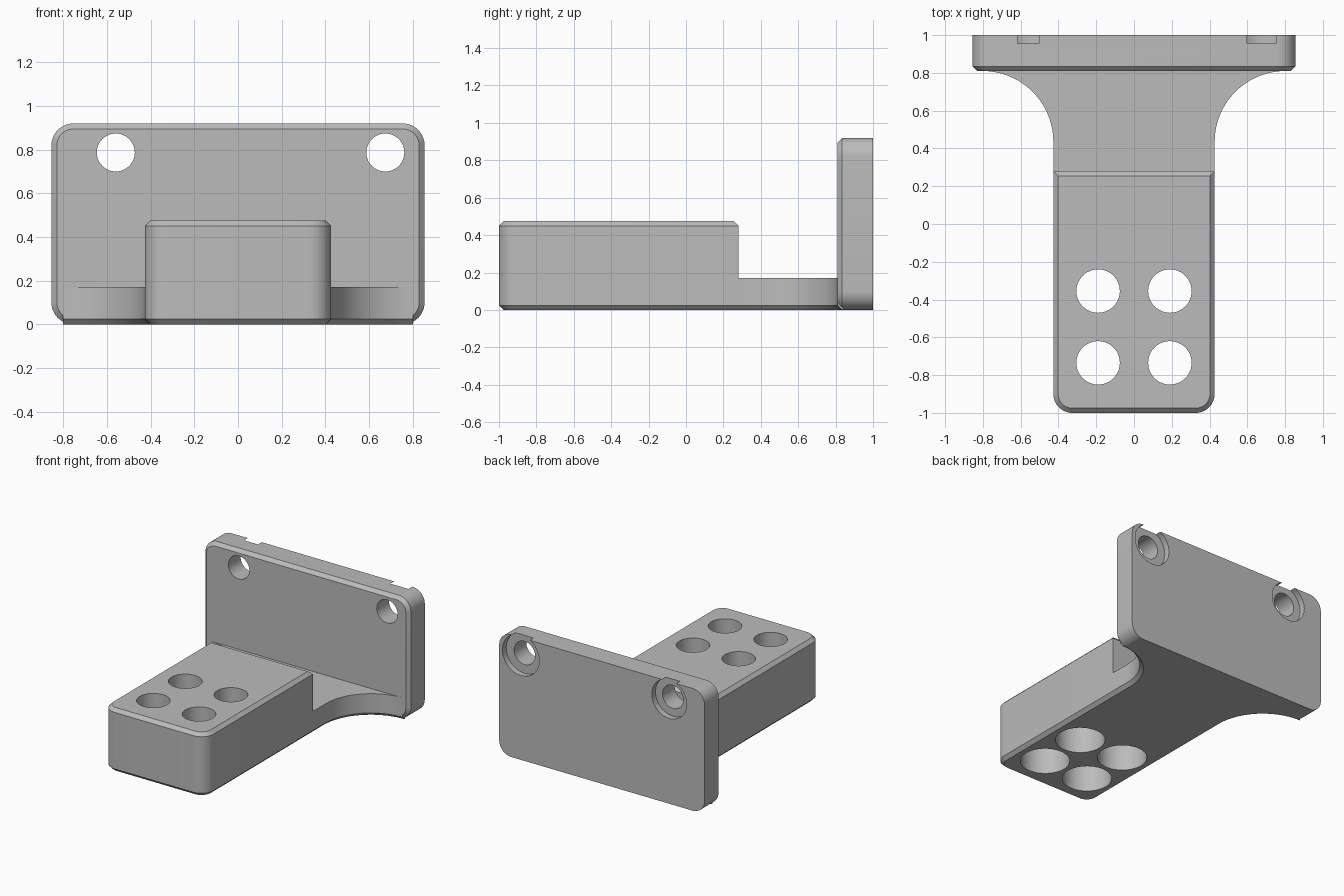
import bpy, bmesh
from math import sin, cos, pi, radians

cube = bpy.data.objects.get("Cube")
if cube:
    bpy.data.objects.remove(cube, do_unlink=True)

W, BACK = 0.427, 0.28          # block half width, block rear
PW, PH, PY = 0.855, 0.92, 0.81  # plate half width, height, front
R, CH = 0.1, 0.025             # corner radius, chamfer

grey = bpy.data.materials.new("plain grey")
grey.use_nodes = True
colour = (0.5, 0.5, 0.5, 1)
grey.diffuse_color = colour
bsdf = next(n for n in grey.node_tree.nodes if n.type == 'BSDF_PRINCIPLED')
bsdf.inputs["Base Color"].default_value = colour


def arc(cx, cy, r, a0, a1, n=12):
    angles = [radians(a0 + (a1 - a0) * i / n) for i in range(n + 1)]
    return [(cx + r * cos(a), cy + r * sin(a)) for a in angles]


def mirrored(half):
    """Close an outline by mirroring its +x half."""
    return half + [(-x, y) for x, y in reversed(half)]


def prism(name, outline, lo, hi, place, chamfered):
    """Extrude an outline and chamfer the edges picked by a rule."""
    bm = bmesh.new()
    low = [bm.verts.new(place(a, b, lo)) for a, b in outline]
    high = [bm.verts.new(place(a, b, hi)) for a, b in outline]
    bm.faces.new(low)
    bm.faces.new(high)
    for i in range(len(low)):
        j = (i + 1) % len(low)
        bm.faces.new((low[i], low[j], high[j], high[i]))
    bmesh.ops.recalc_face_normals(bm, faces=bm.faces)
    edges = [e for e in bm.edges if chamfered(e.verts[0].co, e.verts[1].co)]
    bmesh.ops.bevel(bm, geom=edges, offset=CH, segments=1, affect='EDGES')
    mesh = bpy.data.meshes.new(name)
    bm.to_mesh(mesh)
    bm.free()
    mesh.materials.append(grey)
    obj = bpy.data.objects.new(name, mesh)
    bpy.context.collection.objects.link(obj)
    return obj


def drill(obj, x, y, z, radius, depth, along_y=False):
    """Cut a round hole centred on a point."""
    bpy.ops.mesh.primitive_cylinder_add(
        vertices=48, radius=radius, depth=depth, location=(x, y, z),
        rotation=(pi / 2 if along_y else 0, 0, 0))
    cutter = bpy.context.object
    cutter.hide_render = True
    cutter.data.materials.append(grey)
    mod = obj.modifiers.new("hole", 'BOOLEAN')
    mod.operation, mod.solver, mod.object = 'DIFFERENCE', 'EXACT', cutter
    select(obj)
    bpy.ops.object.modifier_apply(modifier=mod.name)
    bpy.data.objects.remove(cutter, do_unlink=True)


def select(obj):
    bpy.ops.object.select_all(action='DESELECT')
    obj.select_set(True)
    bpy.context.view_layer.objects.active = obj


def near(a, b):
    return abs(a - b) < 1e-4


def upright(a, b, h):
    return (a, b, h)


def facing(a, b, h):
    return (a, h, b)


# Block: rounded front corners, chamfered top rim and outer bottom rim
TOP = 0.475
block = prism(
    "mounting_block", mirrored(arc(W - R, R - 1, R, -90, 0) + [(W, BACK)]),
    0, TOP, upright,
    lambda p, q: near(p.z, q.z) and (
        near(p.z, TOP) or not (near(p.y, BACK) and near(q.y, BACK))))

# Four screw holes, each with a wide bore from below
for x in (-0.19, 0.19):
    for y in (-0.735, -0.355):
        drill(block, x, y, 0.25, 0.115, 1)
        drill(block, x, y, 0.09, 0.172, 0.38)

# Neck: flares into the plate with a concave sweep
FLARE = 0.375
neck = prism(
    "flared_neck",
    mirrored([(W, BACK)] + arc(W + FLARE, PY - FLARE, FLARE, 180, 90, 20)
             + [(W + FLARE, PY + 0.03)]),
    0, 0.17, upright,
    lambda p, q: near(p.z, 0) and near(q.z, 0)
    and not near(p.y, q.y) and max(p.y, q.y) < PY + 0.01)

# Back plate: rounded corners, chamfered front rim
plate = prism(
    "back_plate",
    mirrored(arc(PW - R, R, R, -90, 0) + arc(PW - R, PH - R, R, 0, 90)),
    PY, 1, facing, lambda p, q: near(p.y, PY) and near(q.y, PY))

# Two plate holes, with shallow recesses that break the top edge
for x, recess in ((-0.56, 0.145), (0.675, 0.153)):
    drill(plate, x, 0.9, 0.787, 0.087, 1, True)
    drill(plate, x, 1.055, 0.787, recess, 0.2, True)

for obj in (block, neck, plate):
    select(obj)
    bpy.ops.object.shade_smooth_by_angle(angle=radians(30))
